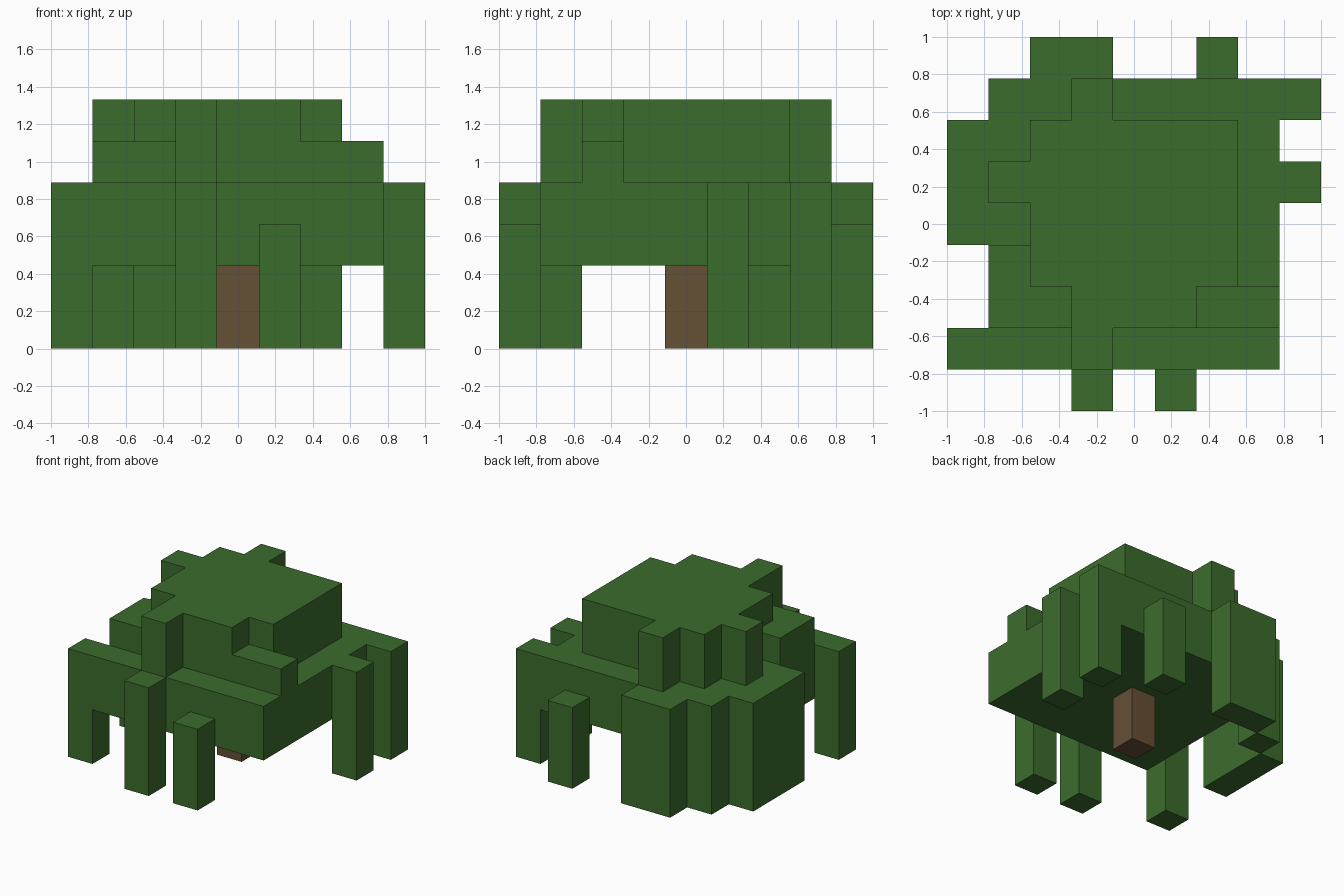
import bpy
import bmesh
import math
from itertools import product
from mathutils import Vector

cube = bpy.data.objects.get("Cube")
if cube:
    bpy.data.objects.remove(cube, do_unlink=True)

CELLS = 9
UNIT = 2 / CELLS


def make_material(name, colour):
    mat = bpy.data.materials.new(name)
    mat.use_nodes = True
    mat.diffuse_color = (*colour, 1)
    shader = mat.node_tree.nodes["Principled BSDF"]
    shader.inputs["Base Color"].default_value = (*colour, 1)
    shader.inputs["Roughness"].default_value = 0.9
    return mat


leaf_green = make_material("leaf green", (0.044, 0.15, 0.026))
bark_brown = make_material("bark brown", (0.13, 0.08, 0.036))


def block_part(name, material, *boxes):
    """Merge boxes of grid cells (x, y, z ranges) into one closed shell."""
    cells = set()
    for x_range, y_range, z_range in boxes:
        cells.update(product(range(*x_range), range(*y_range), range(*z_range)))
    bm = bmesh.new()
    for cell in cells:
        for axis, side in product(range(3), (0, 1)):
            neighbour = list(cell)
            neighbour[axis] += 2 * side - 1
            if tuple(neighbour) in cells:
                continue
            u, v = (axis + 1) % 3, (axis + 2) % 3
            corners = []
            for du, dv in ((0, 0), (1, 0), (1, 1), (0, 1)):
                p = Vector(cell)
                p[axis] += side
                p[u] += du
                p[v] += dv
                p.x -= CELLS / 2
                p.y -= CELLS / 2
                corners.append(bm.verts.new(p * UNIT))
            bm.faces.new(corners if side else corners[::-1])
    bmesh.ops.remove_doubles(bm, verts=bm.verts, dist=UNIT / 100)
    # Join flat neighbouring squares into large faces
    bmesh.ops.dissolve_limit(bm, angle_limit=math.radians(1),
                             verts=bm.verts, edges=bm.edges)
    mesh = bpy.data.meshes.new(name)
    bm.to_mesh(mesh)
    bm.free()
    mesh.materials.append(material)
    obj = bpy.data.objects.new(name, mesh)
    bpy.context.collection.objects.link(obj)
    return obj


GROUND, EAVES, SHOULDER, STEP, TOP = 0, 2, 4, 5, 6

# Trunk
block_part("trunk", bark_brown, ((4, 5), (4, 5), (GROUND, EAVES)))

# Broad lower canopy and stepped crown
block_part(
    "canopy", leaf_green,
    ((1, 8), (1, 8), (EAVES, SHOULDER)),
    ((2, 7), (3, 7), (SHOULDER, TOP)),       # crown core
    ((3, 6), (2, 3), (SHOULDER, TOP)),       # crown front
    ((3, 4), (1, 2), (SHOULDER, TOP)),       # front tuft
    ((3, 4), (7, 8), (SHOULDER, TOP)),       # back tuft
    ((1, 2), (5, 6), (SHOULDER, TOP)),       # right tuft
    ((6, 8), (2, 3), (SHOULDER, STEP)),      # left front step
    ((1, 3), (2, 3), (SHOULDER, STEP)),      # right front step
    ((1, 2), (3, 4), (SHOULDER, STEP)),
)

# Hanging foliage around the rim: name, x range, y range, top level
hanging = (
    ("front_strand_tall", (3, 4), (0, 1), SHOULDER),
    ("front_strand_short", (5, 6), (0, 1), SHOULDER - 1),
    ("left_strand_middle", (8, 9), (5, 6), SHOULDER),
    ("left_strand_back", (8, 9), (7, 8), SHOULDER),
    ("back_strand_short", (6, 7), (8, 9), SHOULDER - 1),
    ("back_curtain", (2, 4), (8, 9), SHOULDER),
    ("back_corner_strand", (1, 2), (7, 8), EAVES),
    ("right_curtain", (0, 1), (4, 7), SHOULDER),
    ("right_strand_front", (0, 1), (1, 2), SHOULDER),
)
for name, x_range, y_range, top in hanging:
    block_part(name, leaf_green, (x_range, y_range, (GROUND, top)))
